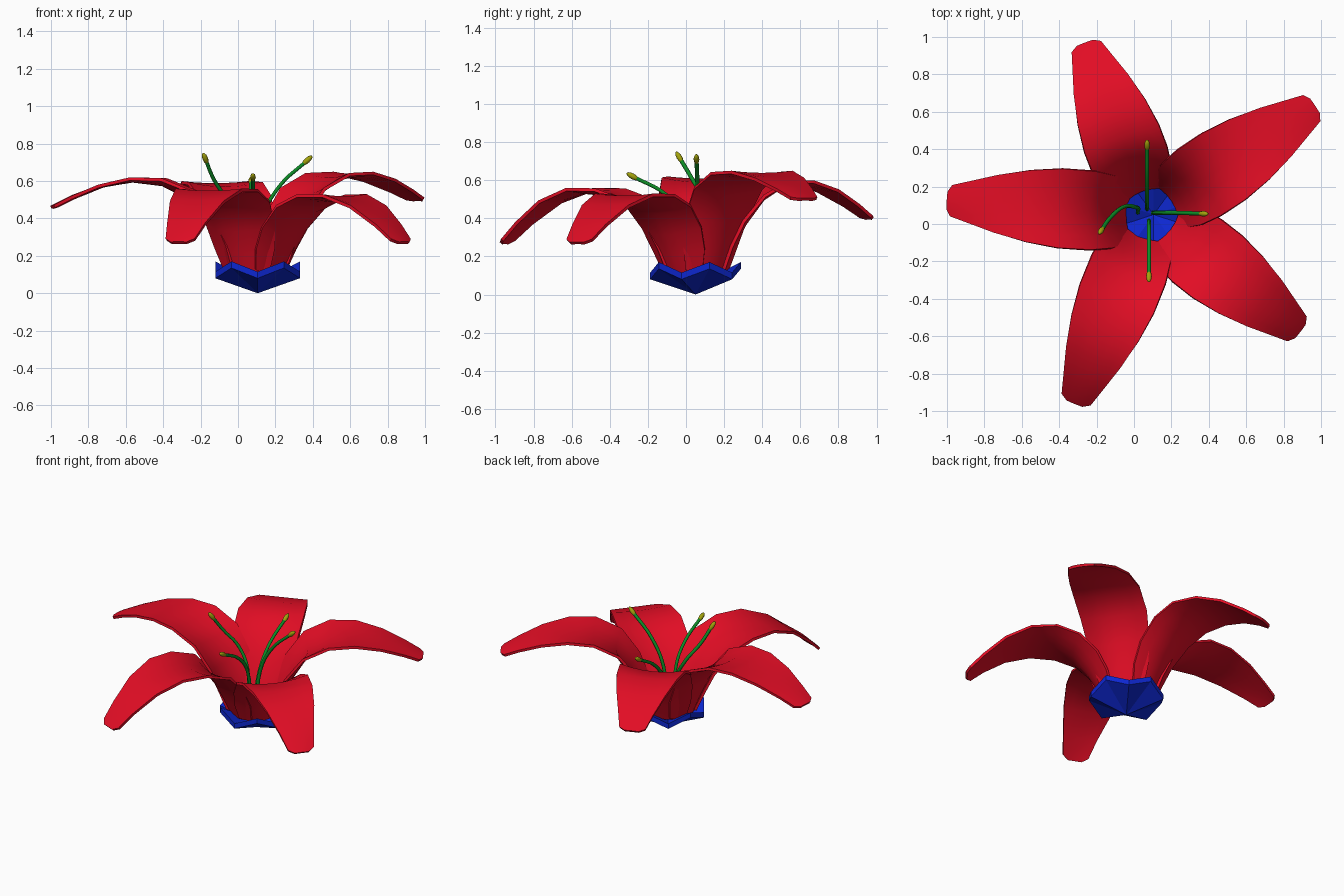
import bpy, bmesh
from math import sin, cos, radians
from mathutils import Vector

if "Cube" in bpy.data.objects:
    bpy.data.objects.remove(bpy.data.objects["Cube"])

CX, CY = 0.09, 0.05


def material(name, rgb):
    m = bpy.data.materials.new(name)
    m.diffuse_color = (*rgb, 1)
    m.use_nodes = True
    m.node_tree.nodes["Principled BSDF"].inputs["Base Color"].default_value = m.diffuse_color
    return m


RED = material("petal_red", (0.76, 0.004, 0.018))
BLUE = material("calyx_blue", (0.004, 0.02, 0.63))
GREEN = material("filament_green", (0.004, 0.27, 0.02))
OLIVE = material("anther_olive", (0.36, 0.36, 0.004))


def make_object(name, bm, mat, smooth=True):
    bmesh.ops.recalc_face_normals(bm, faces=bm.faces)
    me = bpy.data.meshes.new(name)
    for f in bm.faces:
        f.smooth = smooth
    bm.to_mesh(me)
    bm.free()
    me.materials.append(mat)
    ob = bpy.data.objects.new(name, me)
    bpy.context.collection.objects.link(ob)
    return ob


# Petal stations: radius, height rise, half width, cross curl
STATIONS = [(0.14, 0.00, 0.13, 2.2), (0.19, 0.25, 0.17, 2.0),
            (0.25, 0.52, 0.195, 1.6), (0.34, 0.80, 0.212, 1.0),
            (0.49, 0.96, 0.213, 0.6), (0.65, 1.00, 0.193, 0.3),
            (0.82, None, 0.155, 0.0), (0.97, None, 0.11, -0.5),
            (1.06, None, 0.083, -1.0), (1.08, None, 0.045, -1.0)]
DROP = [0.20, 0.60, 0.92, 1.0]


def petal(name, angle, reach, peak, tip):
    a = radians(angle)
    out, side = Vector((cos(a), sin(a), 0)), Vector((-sin(a), cos(a), 0))
    base, pts = 0.11, []
    for i, (r, h, w, c) in enumerate(STATIONS):
        z = base + h * (peak - base) if h is not None else peak - DROP[i - 6] * (peak - tip)
        pts.append(Vector((r if r < 0.4 else r * reach / 1.08, z)))
    bm = bmesh.new()
    rows = []
    for i, (r, h, w, c) in enumerate(STATIONS):
        d = (pts[min(i + 1, len(pts) - 1)] - pts[max(i - 1, 0)]).normalized()
        row = []
        for k in range(-3, 4):
            v = w * k / 3
            q = pts[i] + Vector((-d.y, d.x)) * c * v * v
            row.append(bm.verts.new(Vector((CX, CY, q.y)) + out * q.x + side * v))
        rows.append(row)
    for lo, hi in zip(rows, rows[1:]):
        for k in range(6):
            bm.faces.new((lo[k], hi[k], hi[k + 1], lo[k + 1]))
    ob = make_object(name, bm, RED)
    s = ob.modifiers.new("thickness", "SOLIDIFY")
    s.thickness, s.offset = 0.017, 0
    bpy.context.view_layer.objects.active = ob
    ob.select_set(True)
    bpy.ops.object.modifier_apply(modifier="thickness")
    bpy.ops.object.shade_smooth_by_angle(angle=radians(40))
    ob.select_set(False)


# Five arching petals
petal("left_petal", 176, 1.09, 0.60, 0.46)
petal("back_left_petal", 111, 0.98, 0.58, 0.40)
petal("back_right_petal", 33.5, 1.05, 0.63, 0.50)
petal("front_right_petal", -38, 1.01, 0.51, 0.27)
petal("front_left_petal", -112, 1.085, 0.54, 0.27)

# Shallow five-pointed calyx bowl with a zigzag rim
bm = bmesh.new()
low, high = [], []
for i in range(10):
    a = radians(-90 + 36 * i)
    z = 0.08 if i % 2 == 0 else 0.135
    p = Vector((CX + 0.015 + 0.238 * cos(a), CY + 0.238 * sin(a), z))
    low.append(bm.verts.new(p))
    high.append(bm.verts.new(p + Vector((0, 0, 0.035))))
bottom = bm.verts.new((CX + 0.015, CY, 0))
floor = bm.verts.new((CX + 0.015, CY, 0.05))
for i in range(10):
    j = (i + 1) % 10
    bm.faces.new((bottom, low[j], low[i]))
    bm.faces.new((low[i], low[j], high[j], high[i]))
    bm.faces.new((floor, high[i], high[j]))
make_object("calyx", bm, BLUE, False)


# Stamens: swept filament with an oval anther at the tip
def stamen(name, pts):
    cu = bpy.data.curves.new(name + "_filament", "CURVE")
    cu.dimensions = "3D"
    cu.bevel_depth, cu.bevel_resolution, cu.resolution_u = 0.011, 1, 5
    cu.use_fill_caps = True
    sp = cu.splines.new("BEZIER")
    sp.bezier_points.add(len(pts) - 1)
    for b, p in zip(sp.bezier_points, pts):
        b.co = p
        b.handle_left_type = b.handle_right_type = "AUTO"
    cu.materials.append(GREEN)
    ob = bpy.data.objects.new(name + "_filament", cu)
    bpy.context.collection.objects.link(ob)
    d = (Vector(pts[-1]) - Vector(pts[-2])).normalized()
    bm = bmesh.new()
    bmesh.ops.create_uvsphere(bm, u_segments=8, v_segments=6, radius=1)
    bmesh.ops.scale(bm, vec=(0.015, 0.015, 0.036), verts=bm.verts)
    an = make_object(name + "_anther", bm, OLIVE)
    an.rotation_euler = d.to_track_quat("Z", "Y").to_euler()
    an.location = pts[-1]


stamen("right_stamen", [(0.10, 0.06, 0.07), (0.13, 0.06, 0.40), (0.22, 0.06, 0.57), (0.37, 0.055, 0.71)])
stamen("back_stamen", [(0.07, 0.08, 0.07), (0.07, 0.12, 0.32), (0.07, 0.23, 0.48), (0.07, 0.42, 0.60)])
stamen("front_stamen", [(0.08, 0.02, 0.07), (0.08, -0.01, 0.40), (0.08, -0.10, 0.52), (0.08, -0.28, 0.62)])
stamen("left_stamen", [(0.02, 0.06, 0.07), (0.01, 0.09, 0.36), (-0.06, 0.09, 0.50),
                       (-0.13, 0.03, 0.61), (-0.175, -0.035, 0.72)])
